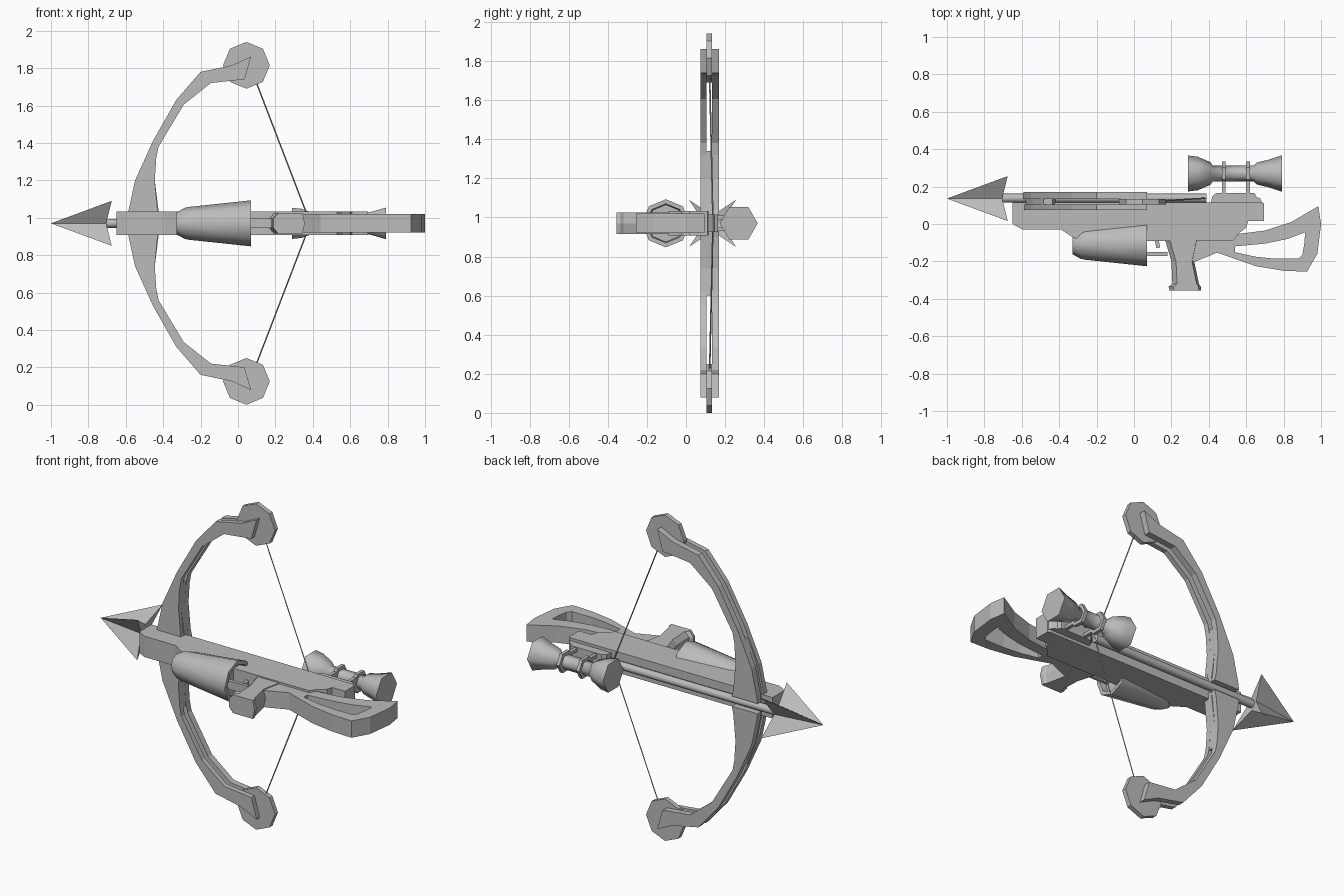
import bpy, bmesh, math
from mathutils import Vector

cube = bpy.data.objects.get("Cube")
if cube:
    bpy.data.objects.remove(cube, do_unlink=True)

ZC = 0.97  # height of the symmetry plane

grey = bpy.data.materials.new("plain_grey")
grey.use_nodes = True
grey.diffuse_color = (0.5, 0.5, 0.5, 1)
grey.node_tree.nodes["Principled BSDF"].inputs["Base Color"].default_value = (0.5, 0.5, 0.5, 1)


def finish(name, bm, smooth=None):
    bmesh.ops.recalc_face_normals(bm, faces=bm.faces)
    me = bpy.data.meshes.new(name)
    bm.to_mesh(me)
    bm.free()
    me.materials.append(grey)
    ob = bpy.data.objects.new(name, me)
    bpy.context.collection.objects.link(ob)
    if smooth:
        bpy.ops.object.select_all(action='DESELECT')
        ob.select_set(True)
        bpy.context.view_layer.objects.active = ob
        bpy.ops.object.shade_smooth_by_angle(angle=math.radians(smooth))
    return ob


def loft(name, rings, smooth=None):
    """Skin a list of equal-length point rings and cap both ends."""
    bm = bmesh.new()
    vs = [[bm.verts.new(p) for p in ring] for ring in rings]
    n = len(vs[0])
    for a, b in zip(vs, vs[1:]):
        for i in range(n):
            j = (i + 1) % n
            bm.faces.new((a[i], a[j], b[j], b[i]))
    bm.faces.new(vs[0])
    bm.faces.new(vs[-1])
    return finish(name, bm, smooth)


def slab(name, pts, half):
    """Plan outline (x, y) extruded evenly about the symmetry plane."""
    return loft(name, [[(x, y, ZC + h) for x, y in pts] for h in (-half, half)])


def plate(name, pts, y0, y1, side=1):
    """Side outline (x, height from centre) extruded along y."""
    return loft(name, [[(x, y, ZC + side * h) for x, h in pts] for y in (y0, y1)])


def lathe(name, prof, y, n, smooth=None):
    """Profile (x, radius) turned about an axis along x."""
    rings = [[(x, y + r * math.cos(math.tau * i / n), ZC + r * math.sin(math.tau * i / n))
              for i in range(n)] for x, r in prof]
    return loft(name, rings, smooth)


# Main body and scope base
slab("body", [(-0.65, 0.115), (-0.65, 0.0), (-0.595, -0.03), (-0.39, -0.03), (-0.33, -0.07),
              (-0.28, -0.09), (0.53, -0.09), (0.56, -0.05), (0.6, -0.02), (0.61, 0.015),
              (0.695, 0.015), (0.695, 0.11), (0.68, 0.115)], 0.062)
slab("scope_base", [(0.41, 0.11), (0.42, 0.15), (0.44, 0.165), (0.645, 0.165),
                    (0.655, 0.145), (0.675, 0.135), (0.69, 0.11)], 0.045)

# Fore grip
lathe("fore_grip", [(-0.33, 0.058), (-0.285, 0.083), (-0.26, 0.088), (0.07, 0.123),
                    (0.07, 0.1), (0.035, 0.095)], -0.103, 8, 50)

# Trigger and guard
slab("trigger_guard", [(0.05, -0.15), (0.18, -0.15), (0.18, -0.17), (0.05, -0.17)], 0.025)
slab("trigger", [(0.11, -0.08), (0.13, -0.08), (0.14, -0.125), (0.12, -0.13)], 0.015)

# Pistol grip with a chamfered front and flared foot
loft("pistol_grip", [
    [(x0, y, ZC - 0.025), (x0 + 0.025, y, ZC - 0.055), (x1, y, ZC - 0.055), (x1 + 0.012, y, ZC),
     (x1, y, ZC + 0.055), (x0 + 0.025, y, ZC + 0.055), (x0, y, ZC + 0.025)]
    for x0, x1, y in ((0.165, 0.335, -0.08), (0.2, 0.31, -0.2), (0.205, 0.335, -0.32),
                      (0.185, 0.345, -0.335), (0.19, 0.345, -0.355))])
slab("grip_web", [(0.28, -0.08), (0.29, -0.21), (0.33, -0.2), (0.44, -0.155),
                  (0.54, -0.155), (0.54, -0.08)], 0.05)

# Skeleton stock: pairs of outer and inner outline points
outer = [(0.50, -0.06), (0.70, -0.035), (0.84, 0.01), (0.985, 0.095), (1.0, 0.0),
         (0.98, -0.16), (0.925, -0.255), (0.8, -0.25), (0.65, -0.225), (0.45, -0.155)]
inner = [(0.535, -0.12), (0.70, -0.105), (0.82, -0.08), (0.915, -0.045), (0.91, -0.11),
         (0.9, -0.165), (0.88, -0.185), (0.75, -0.185), (0.65, -0.175), (0.535, -0.15)]
bm = bmesh.new()
rows = [[bm.verts.new((x, y, ZC + h)) for x, y in pts]
        for pts, h in ((outer, -0.05), (outer, 0.05), (inner, 0.05), (inner, -0.05))]
for k in range(4):
    a, b = rows[k], rows[(k + 1) % 4]
    for i in range(len(a)):
        j = (i + 1) % len(a)
        bm.faces.new((a[i], a[j], b[j], b[i]))
finish("stock", bm)

# Scope with its two mounting rings
lathe("scope", [(0.29, 0.096), (0.34, 0.09), (0.41, 0.06), (0.42, 0.042), (0.64, 0.042),
                (0.655, 0.058), (0.72, 0.074), (0.79, 0.097)], 0.27, 6, 65)
for label, x in (("front", 0.48), ("rear", 0.61)):
    lathe(label + "_scope_ring", [(x - 0.01, 0.064), (x + 0.01, 0.064)], 0.27, 6)
    for s in (-1, 1):
        z = ZC + s * 0.03
        loft(label + "_scope_post", [[(x + a, y, z + b) for a, b in
             ((-0.01, -0.01), (0.01, -0.01), (0.01, 0.01), (-0.01, 0.01))] for y in (0.155, 0.235)])

# Bow limbs, wheels and string, mirrored about the symmetry plane
limb = [(-0.59, 0.03), (-0.585, 0.07), (-0.55, 0.23), (-0.455, 0.44), (-0.33, 0.66),
        (-0.2, 0.81), (-0.03, 0.845), (0.07, 0.892), (0.035, 0.77), (-0.145, 0.75),
        (-0.29, 0.635), (-0.365, 0.51), (-0.425, 0.41), (-0.437, 0.35), (-0.445, 0.23),
        (-0.43, 0.07), (-0.42, 0.03)]
core = [(-0.58, 0.03), (-0.54, 0.23), (-0.485, 0.37), (-0.437, 0.37), (-0.445, 0.23), (-0.42, 0.03)]
wheel = [(0.045 + 0.125 * math.sin(math.tau * i / 8), 0.845 + 0.125 * math.cos(math.tau * i / 8))
         for i in range(8)]
for label, s in (("upper", 1), ("lower", -1)):
    plate(label + "_limb_front", limb, 0.075, 0.105, s)
    plate(label + "_limb_back", limb, 0.133, 0.17, s)
    plate(label + "_limb_core", core, 0.1, 0.14, s)
    plate(label + "_wheel", wheel, 0.105, 0.133, s)
    ends = Vector((0.08, 0.12, ZC + s * 0.8)), Vector((0.387, 0.138, ZC))
    loft(label + "_string", [[p + Vector((0.004 * math.cos(t), 0.004 * math.sin(t), 0))
         for t in (0.0, math.pi / 2, math.pi, 3 * math.pi / 2)] for p in ends])

# Bolt shaft and four-bladed head
lathe("bolt_shaft", [(-0.72, 0.024), (0.387, 0.024)], 0.138, 8, 50)
bm = bmesh.new()
tip = bm.verts.new((-1.0, 0.136, ZC))
hub = bm.verts.new((-0.71, 0.136, ZC))
star = []
for i in range(8):
    a = math.pi / 4 * (i + 1)
    x, r = (-0.675, 0.17) if i % 2 == 0 else (-0.705, 0.04)
    star.append(bm.verts.new((x, 0.136 + r * math.cos(a), ZC + r * math.sin(a))))
for i in range(8):
    bm.faces.new((tip, star[i], star[(i + 1) % 8]))
    bm.faces.new((hub, star[(i + 1) % 8], star[i]))
finish("bolt_head", bm)
